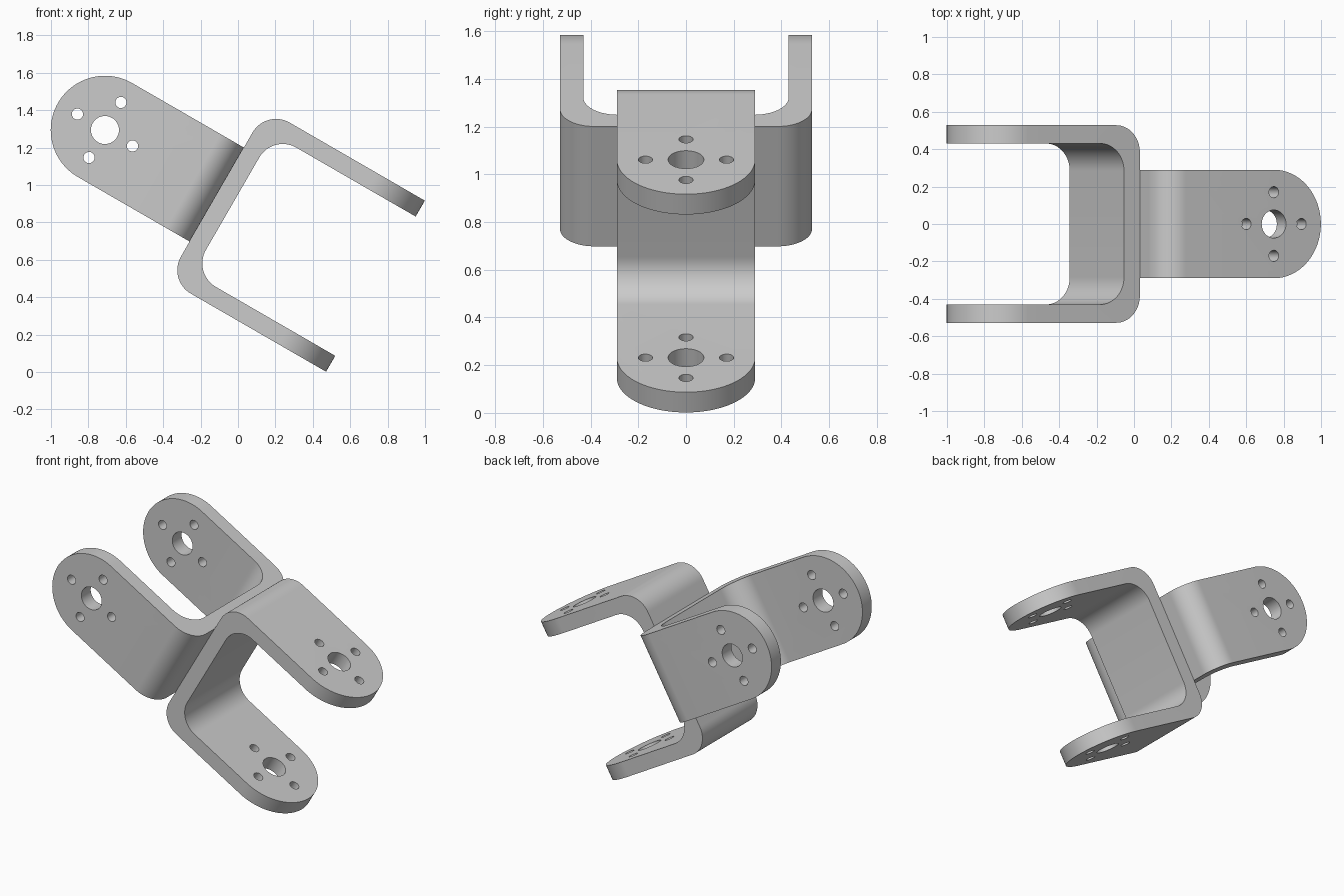
import bpy, bmesh
from math import sin, cos, pi, radians
from mathutils import Vector, Matrix

if "Cube" in bpy.data.objects:
    bpy.data.objects.remove(bpy.data.objects["Cube"])

HALF, T, R = 0.528, 0.098, 0.145        # half height of the U, plate thickness, bend radius
REACH, TIP = 0.69, 0.29                 # base-to-hole distance, half plate width
TILT = radians(30)


def arc(cx, cy, r, a0, a1, n):
    steps = [radians(a0 + (a1 - a0) * i / n) for i in range(n + 1)]
    return [(cx + r * cos(a), cy + r * sin(a)) for a in steps]


def prism(bm, pts, to3d, lo, hi):
    """Extrude a closed 2D outline between two depths."""
    a = [bm.verts.new(to3d(p, lo)) for p in pts]
    b = [bm.verts.new(to3d(p, hi)) for p in pts]
    bm.faces.new(a)
    bm.faces.new(b[::-1])
    for i in range(len(a)):
        j = (i + 1) % len(a)
        bm.faces.new((a[j], a[i], b[i], b[j]))


def make(name, outlines, to3d, depth):
    bm = bmesh.new()
    for pts in outlines:
        prism(bm, pts, to3d, -depth, depth)
    bmesh.ops.recalc_face_normals(bm, faces=bm.faces)
    me = bpy.data.meshes.new(name)
    bm.to_mesh(me)
    bm.free()
    ob = bpy.data.objects.new(name, me)
    bpy.context.collection.objects.link(ob)
    return ob


def boolean(ob, cutter, op):
    m = ob.modifiers.new(op, 'BOOLEAN')
    m.operation, m.solver, m.object = op, 'EXACT', cutter
    bpy.ops.object.select_all(action='DESELECT')
    bpy.context.view_layer.objects.active = ob
    ob.select_set(True)
    bpy.ops.object.modifier_apply(modifier=m.name)
    bpy.data.objects.remove(cutter)


def bracket(name, matrix):
    # bent U strip, opening towards +x
    outer = arc(R, HALF - R, R, 90, 180, 16)
    inner = arc(T + R, HALF - T - R, R, 180, 90, 16)
    half = [(1.1, HALF)] + outer
    strip = half + [(x, -y) for x, y in half[::-1]]
    half = [(1.1, -HALF + T)] + [(x, -y) for x, y in inner[::-1]]
    strip += half + [(x, -y) for x, y in half[::-1]]
    ob = make(name, [strip], lambda p, d: (p[0], p[1], d), 0.35)

    # round-ended side outline, then the bore with four screw holes
    side = lambda p, d: (p[0], d, p[1])
    outline = [(-0.1, -TIP)] + arc(REACH, 0, TIP, -90, 90, 48) + [(-0.1, TIP)]
    boolean(ob, make("outline_cutter", [outline], side, 1), 'INTERSECT')
    holes = [arc(REACH, 0, 0.075, 0, 360, 40)[:-1]]
    for i in range(4):
        a = i * pi / 2
        holes.append(arc(REACH + 0.17 * cos(a), 0.17 * sin(a), 0.03, 0, 360, 24)[:-1])
    boolean(ob, make("hole_cutter", holes, side, 1), 'DIFFERENCE')
    bpy.ops.object.shade_smooth_by_angle(angle=radians(30))
    ob.matrix_world = matrix


def frame(x, y, origin):
    return Matrix.Translation(origin) @ Matrix((x, y, x.cross(y))).transposed().to_4x4()


# the two brackets sit back to back, turned 90 degrees about the shared tilted axis
u = Vector((cos(TILT), 0, -sin(TILT)))
v = Vector((sin(TILT), 0, cos(TILT)))
origin = u * -0.573 + v * 0.765
bracket("upper_bracket", frame(-u, Vector((0, 1, 0)), origin))
bracket("lower_bracket", frame(u, v, origin))
